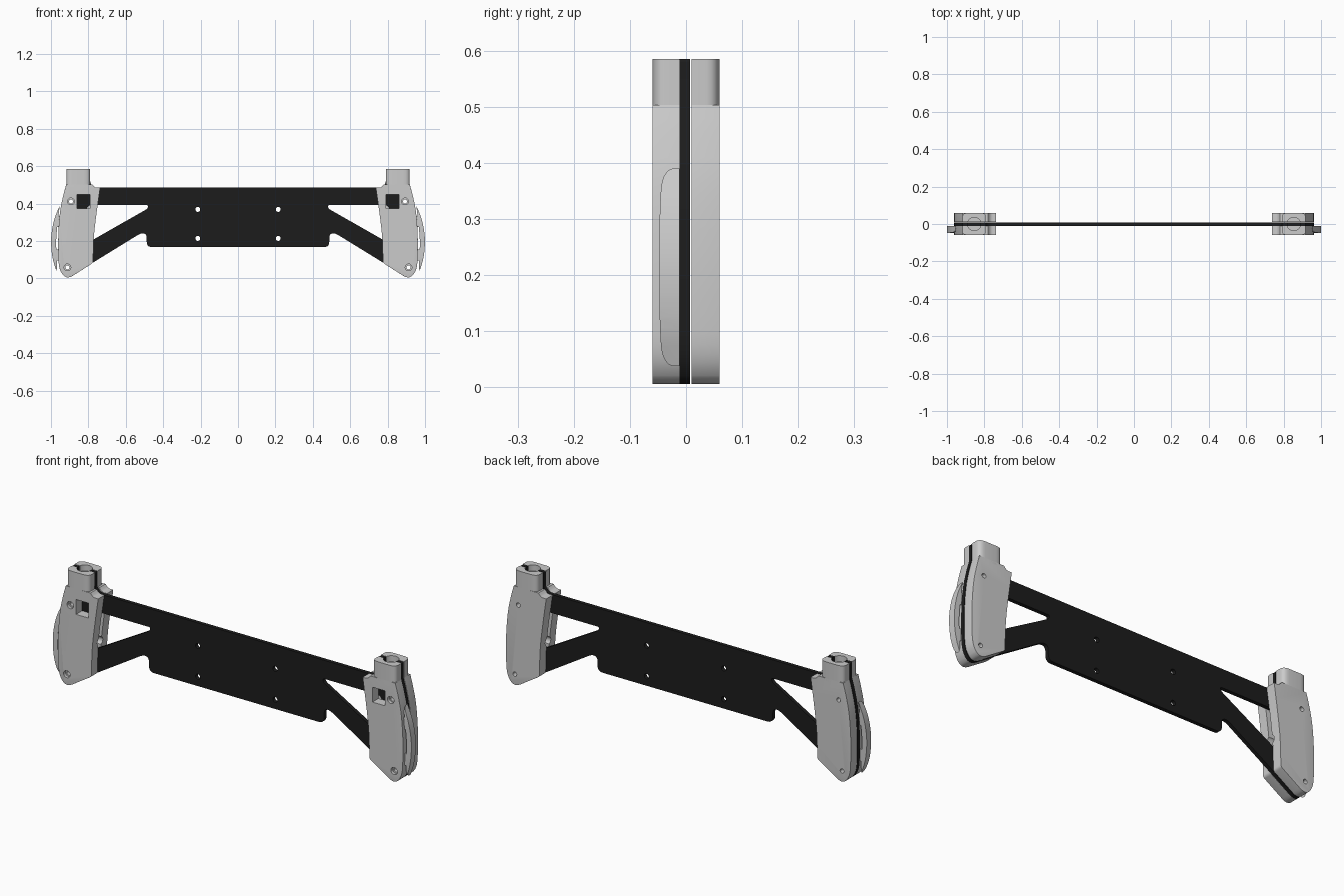
import bpy, bmesh, math
from mathutils import Vector

if "Cube" in bpy.data.objects:
    bpy.data.objects.remove(bpy.data.objects["Cube"])

black = bpy.data.materials.new("black_plate")
black.diffuse_color = (0.012, 0.012, 0.012, 1)
black.use_nodes = True
black.node_tree.nodes["Principled BSDF"].inputs["Base Color"].default_value = black.diffuse_color


def rounded(points, seg=5):
    """Replace each (u, v, reach) corner by a small curve."""
    out, n = [], len(points)
    for i, (u, v, r) in enumerate(points):
        p = Vector((u, v))
        if r == 0:
            out.append(p)
            continue
        a = Vector(points[i - 1][:2]) - p
        b = Vector(points[(i + 1) % n][:2]) - p
        a = p + a.normalized() * min(r, a.length * 0.48)
        b = p + b.normalized() * min(r, b.length * 0.48)
        for k in range(seg + 1):
            t = k / seg
            out.append(a * (1 - t) ** 2 + p * 2 * t * (1 - t) + b * t * t)
    return out


def prism(name, points, lo, hi, axis='Y', bevel=0, test=None, face=None):
    """Extrude a rounded outline along an axis, optionally rounding one rim."""
    put = {'X': lambda u, v, w: (w, u, v),
           'Y': lambda u, v, w: (u, w, v),
           'Z': lambda u, v, w: (u, v, w)}[axis]
    bm = bmesh.new()
    base = bm.faces.new([bm.verts.new(put(p.x, p.y, lo)) for p in rounded(points)])
    ext = bmesh.ops.extrude_face_region(bm, geom=[base])
    shift = Vector(put(0, 0, hi - lo))
    bmesh.ops.translate(bm, vec=shift,
                        verts=[e for e in ext['geom'] if isinstance(e, bmesh.types.BMVert)])
    bmesh.ops.recalc_face_normals(bm, faces=bm.faces)
    if bevel:
        edges = [e for e in bm.edges
                 if all(abs(v.co.y - face) < 1e-5 for v in e.verts)
                 and test((e.verts[0].co + e.verts[1].co) / 2)]
        bmesh.ops.bevel(bm, geom=edges, offset=bevel, segments=4, profile=0.5,
                        affect='EDGES', clamp_overlap=True)
    me = bpy.data.meshes.new(name)
    bm.to_mesh(me)
    bm.free()
    ob = bpy.data.objects.new(name, me)
    bpy.context.collection.objects.link(ob)
    return ob


def rod(u, v, r, lo, hi, axis='Y', n=32):
    pts = [(u + r * math.cos(2 * math.pi * i / n), v + r * math.sin(2 * math.pi * i / n), 0)
           for i in range(n)]
    return prism("cutter", pts, lo, hi, axis)


def box(u0, u1, v0, v1, lo, hi, name="cutter"):
    return prism(name, [(u0, v0, 0), (u1, v0, 0), (u1, v1, 0), (u0, v1, 0)], lo, hi)


def carve(ob, cutters, op='DIFFERENCE'):
    for c in cutters:
        m = ob.modifiers.new("cut", 'BOOLEAN')
        m.operation, m.object, m.solver = op, c, 'EXACT'
    dg = bpy.context.evaluated_depsgraph_get()
    dg.update()
    me = bpy.data.meshes.new_from_object(ob.evaluated_get(dg))
    ob.modifiers.clear()
    ob.data = me
    for c in cutters:
        bpy.data.objects.remove(c)


def finish(ob, mirror=True):
    if mirror:
        m = ob.modifiers.new("mirror", 'MIRROR')
        m.use_mirror_merge = False
    bpy.ops.object.select_all(action='DESELECT')
    ob.select_set(True)
    bpy.context.view_layer.objects.active = ob
    bpy.ops.object.shade_smooth_by_angle(angle=math.radians(30))


SCREWS = [(-0.893, 0.412), (-0.912, 0.059)]

# outer and lower edge shared by the plate and the grips
side = [(-0.932, 0.455, 0.05), (-0.953, 0.36, 0.1), (-0.963, 0.21, 0.1),
        (-0.958, 0.045, 0.05), (-0.915, -0.006, 0.04)]

# central plate with arms, triangular windows and screw holes
half = [(-0.736, 0.485, 0), (-0.77, 0.485, 0.015), (-0.79, 0.508, 0.01),
        (-0.79, 0.585, 0.006), (-0.918, 0.585, 0.006), (-0.918, 0.503, 0)] + side + [
        (-0.775, 0.085, 0), (-0.515, 0.245, 0.03), (-0.488, 0.235, 0.02),
        (-0.488, 0.167, 0.03)]
plate = prism("centre_plate", half + [(-u, v, r) for u, v, r in reversed(half)],
              -0.012, 0.007)
cuts = []
for s in (-1, 1):
    window = [(-0.478, 0.392, 0.014), (-0.485, 0.372, 0.014),
              (-0.81, 0.187, 0.03), (-0.81, 0.392, 0.03)]
    cuts.append(prism("cutter", [(-s * u, v, r) for u, v, r in window], -0.1, 0.1))
    cuts += [rod(s * 0.215, z, 0.013, -0.1, 0.1) for z in (0.214, 0.369)]
    cuts += [rod(-s * x, z, 0.011, -0.1, 0.1) for x, z in SCREWS]
    cuts.append(rod(s * 0.854, 0, 0.034, 0.555, 0.7, 'Z'))
carve(plate, cuts)
plate.data.materials.clear()
plate.data.materials.append(black)
finish(plate, mirror=False)

# grip shells, front and back, each with its half of the neck
grip = [(-0.78, 0.503, 0), (-0.918, 0.503, 0)] + side + [
        (-0.775, 0.083, 0.01), (-0.772, 0.22, 0.1), (-0.758, 0.34, 0.1),
        (-0.737, 0.485, 0), (-0.765, 0.485, 0.02)]


def outer_rim(c):
    return c.x < -0.9 and c.z < 0.5 or c.z < 0.075


for label, lo, hi, face in (("front", -0.06, -0.012, -0.06), ("back", 0.01, 0.06, 0.06)):
    shell = prism(label + "_grip", grip, lo, hi, bevel=0.02, test=outer_rim, face=face)
    cuts = [rod(x, z, 0.011, -0.1, 0.1) for x, z in SCREWS]
    # cable notch on the inner edge
    cuts.append(rod(0, 0.24, 0.022, -0.83, -0.7, 'X'))
    if label == "front":
        # square pocket and screw head recesses
        cuts.append(box(-0.861, -0.791, 0.374, 0.449, -0.1, 0.05))
        cuts += [rod(x, z, 0.018, -0.1, -0.045) for x, z in SCREWS]
    carve(shell, cuts)
    finish(shell)

    inner = hi if face < 0 else lo
    neck = prism(label + "_neck", [(-0.918, inner, 0), (-0.918, face, 0.034),
                                   (-0.79, face, 0.034), (-0.79, inner, 0)],
                 0.49, 0.585, 'Z')
    carve(neck, [rod(-0.854, 0, 0.036, 0.555, 0.7, 'Z')])
    finish(neck)

# curved side levers, rounded at both ends
lever = prism("side_lever", [(-0.953, 0.39, 0), (-0.985, 0.315, 0.05), (-1.002, 0.215, 0.06),
                             (-0.994, 0.11, 0.05), (-0.97, 0.038, 0), (-0.967, 0.08, 0),
                             (-0.974, 0.2, 0.05), (-0.963, 0.31, 0.05)], -0.06, 0.0)
profile = prism("cutter", [(-0.012, 0.038, 0), (-0.012, 0.39, 0), (-0.03, 0.39, 0.01),
                           (-0.044, 0.37, 0.025), (-0.047, 0.31, 0.02), (-0.047, 0.118, 0.02),
                           (-0.044, 0.058, 0.025), (-0.03, 0.038, 0.01)], -1.1, -0.9, 'X')
carve(lever, [profile], 'INTERSECT')
finish(lever)

# tabs joining the levers to the grips
for label, z0, z1 in (("upper", 0.275, 0.335), ("lower", 0.095, 0.155)):
    finish(box(-0.973, -0.945, z0, z1, -0.044, -0.014, label + "_lever_tab"))
